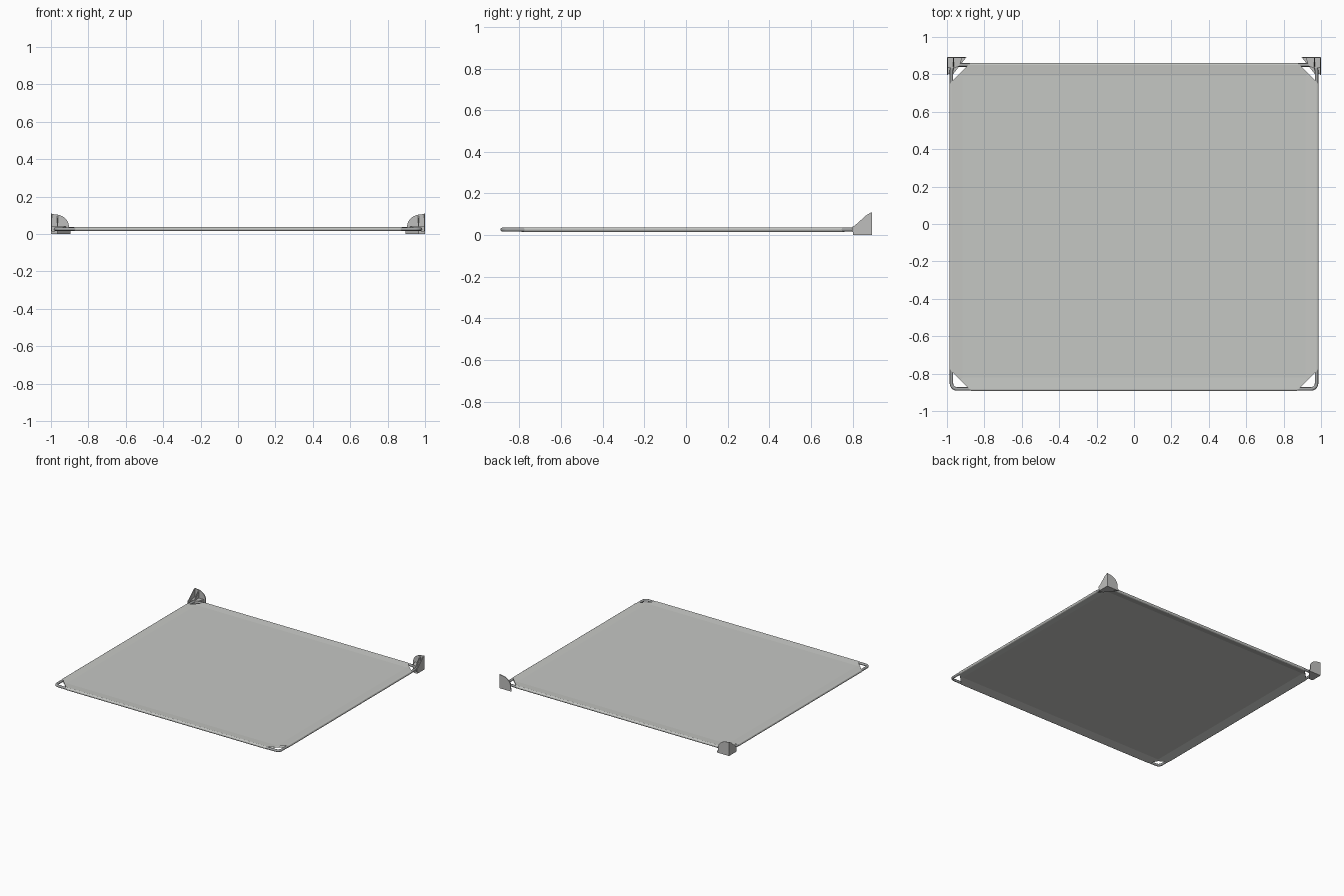
import bpy, bmesh, math
from mathutils import Vector

if "Cube" in bpy.data.objects:
    bpy.data.objects.remove(bpy.data.objects["Cube"])

def material(name, rgb):
    m = bpy.data.materials.new(name)
    m.diffuse_color = (*rgb, 1)
    m.use_nodes = True
    m.node_tree.nodes["Principled BSDF"].inputs["Base Color"].default_value = m.diffuse_color
    return m

FABRIC = material("pale grey fabric", (0.56, 0.57, 0.55))
METAL = material("mid grey metal", (0.36, 0.37, 0.37))
PLASTIC = material("light grey plastic", (0.52, 0.52, 0.51))

def finish(name, bm, mat):
    bmesh.ops.recalc_face_normals(bm, faces=bm.faces)
    me = bpy.data.meshes.new(name)
    bm.to_mesh(me)
    bm.free()
    me.materials.append(mat)
    ob = bpy.data.objects.new(name, me)
    bpy.context.collection.objects.link(ob)
    return ob

def slab(name, pts, depth, mat):
    """Flat polygon extruded along a vector."""
    bm = bmesh.new()
    f = bm.faces.new([bm.verts.new(p) for p in pts])
    r = bmesh.ops.extrude_face_region(bm, geom=[f])
    vs = [g for g in r["geom"] if isinstance(g, bmesh.types.BMVert)]
    bmesh.ops.translate(bm, vec=Vector(depth), verts=vs)
    return finish(name, bm, mat)

ZC = 0.026                      # height of tube centre
X, Y0, Y1 = 0.976, -0.882, 0.85  # tube centre lines

# Tubular frame: round section swept along a rounded rectangle
def frame():
    rad, n, R, k = 0.0095, 12, 0.03, 6
    path = []
    for cx, cy, a0 in ((X - R, Y1 - R, 0), (-X + R, Y1 - R, 90),
                       (-X + R, Y0 + R, 180), (X - R, Y0 + R, 270)):
        for i in range(k + 1):
            a = math.radians(a0 + 90 * i / k)
            path.append((cx, cy, a))
    bm = bmesh.new()
    rings = []
    for cx, cy, a in path:
        ring = []
        for j in range(n):
            t = 2 * math.pi * j / n
            r = R + rad * math.cos(t)
            ring.append(bm.verts.new((cx + r * math.cos(a), cy + r * math.sin(a),
                                      ZC + rad * math.sin(t))))
        rings.append(ring)
    for i in range(len(rings)):
        a, b = rings[i], rings[(i + 1) % len(rings)]
        for j in range(n):
            f = bm.faces.new((a[j], b[j], b[(j + 1) % n], a[(j + 1) % n]))
            f.smooth = True
    return finish("tube_frame", bm, METAL)

frame()

# Fabric sheet with sleeves around the tubes, corners cut away
def sheet():
    r = 0.0112
    prof = [(-0.06, ZC + 0.007)]
    for i in range(9):
        t = math.radians(90 - 180 * i / 8)
        prof.append((r * math.cos(t), ZC + r * math.sin(t)))
    prof.append((-0.06, ZC + 0.005))
    bm = bmesh.new()
    rings = []
    for o, z in prof:
        rings.append([bm.verts.new(p) for p in (
            (X + o, Y1 + o, z), (-X - o, Y1 + o, z),
            (-X - o, Y0 - o, z), (X + o, Y0 - o, z))])
    for a, b in zip(rings, rings[1:]):
        for j in range(4):
            bm.faces.new((a[j], a[(j + 1) % 4], b[(j + 1) % 4], b[j]))
    bm.faces.new(rings[0])
    bm.faces.new(rings[-1])
    bmesh.ops.recalc_face_normals(bm, faces=bm.faces)
    for sx in (-1, 1):
        for sy, cy in ((1, 0.75), (-1, -0.778)):
            bmesh.ops.bisect_plane(bm, geom=bm.verts[:] + bm.edges[:] + bm.faces[:],
                                   plane_co=(sx * 0.985, cy, 0),
                                   plane_no=(sx, sy, 0), clear_outer=True)
    return finish("fabric_sheet", bm, FABRIC)

sheet()

# Corner brackets at the two back corners
YB = 0.893
for s, side in ((-1, "left"), (1, "right")):
    # back wall with a bulging curved edge
    pts = [(s, YB, 0.005), (s, YB, 0.108)]
    for i in range(9):
        a = math.radians(90 - 90 * i / 8)
        pts.append((s * (0.982 - 0.078 * math.cos(a)), YB, 0.04 + 0.065 * math.sin(a)))
    pts.append((s * 0.904, YB, 0.005))
    slab(f"bracket_back_wall_{side}", pts, (0, -0.006, 0), PLASTIC)
    # side wall with a sloping edge
    pts = [(s, y, z) for y, z in ((YB, 0.005), (YB, 0.108), (0.884, 0.106),
                                  (0.865, 0.094), (0.81, 0.045), (0.797, 0.038),
                                  (0.797, 0.022), (0.808, 0.005))]
    slab(f"bracket_side_wall_{side}", pts, (-s * 0.006, 0, 0), PLASTIC)
    # base plate with a diagonal front
    pts = [(s * x, y, 0) for x, y in ((1, YB), (0.895, YB), (0.935, 0.842),
                                      (0.966, 0.803), (1, 0.803))]
    slab(f"bracket_base_{side}", pts, (0, 0, 0.015), PLASTIC)
    # upright rib in the inner corner
    pts = [(s * 0.968, y, z) for y, z in ((YB - 0.004, 0.012), (YB - 0.004, 0.098),
                                          (0.838, 0.038), (0.838, 0.012))]
    slab(f"bracket_rib_{side}", pts, (-s * 0.006, 0, 0), PLASTIC)
    # sloping socket that grips the tube corner
    pts = [(s * x, y, 0.012) for x, y in ((0.997, YB - 0.003), (0.918, YB - 0.003),
                                          (0.935, 0.842), (0.962, 0.835), (0.997, 0.835))]
    slab(f"bracket_socket_{side}", pts, (0, 0, 0.027), PLASTIC)
